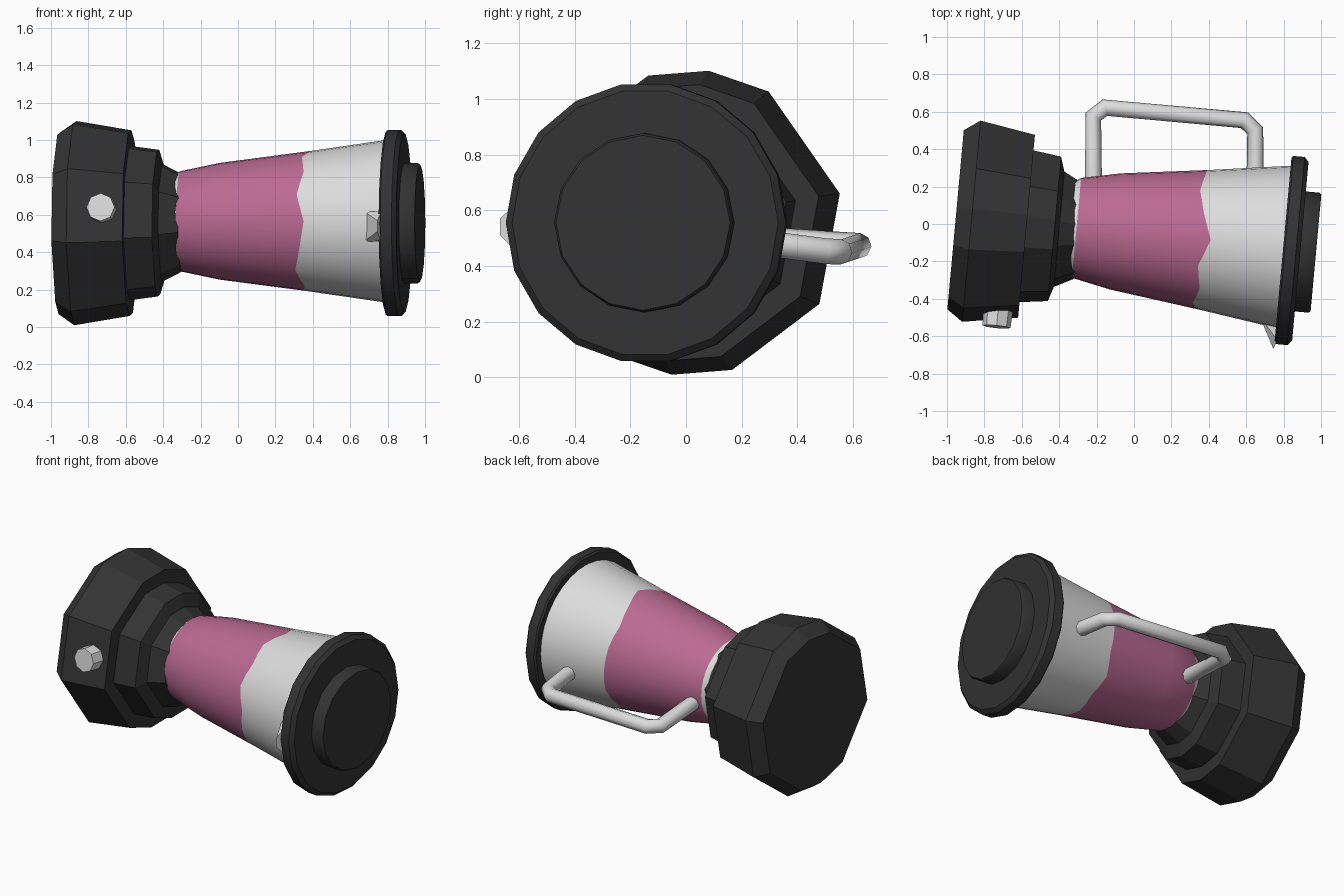
import bpy, bmesh, math
from mathutils import Matrix, Vector

if "Cube" in bpy.data.objects:
    bpy.data.objects.remove(bpy.data.objects["Cube"])

# The appliance lies on its side: local X is its axis, turned slightly about z
PLACE = Matrix.Translation((0, -0.065, 0.555)) @ Matrix.Rotation(math.radians(-5.25), 4, 'Z')


def material(name, rgb):
    m = bpy.data.materials.new(name)
    m.diffuse_color = (*rgb, 1)
    m.use_nodes = True
    m.node_tree.nodes["Principled BSDF"].inputs["Base Color"].default_value = m.diffuse_color
    return m


DARK = material("dark_plastic", (0.033, 0.033, 0.033))
LIGHT = material("light_grey", (0.72, 0.72, 0.72))
PINK = material("pink_drink", (0.50, 0.145, 0.29))


def finish(name, bm, mats, smooth=None):
    bmesh.ops.recalc_face_normals(bm, faces=bm.faces)
    me = bpy.data.meshes.new(name)
    bm.to_mesh(me)
    bm.free()
    ob = bpy.data.objects.new(name, me)
    bpy.context.collection.objects.link(ob)
    for m in mats:
        me.materials.append(m)
    if smooth:
        bpy.ops.object.select_all(action='DESELECT')
        ob.select_set(True)
        bpy.context.view_layer.objects.active = ob
        bpy.ops.object.shade_smooth_by_angle(angle=math.radians(smooth))
    return ob


def lathe(name, profile, angles, mats, smooth=None, offset=(0, 0), wave=None, band=None):
    """Spin (t, r) profile about local X; wave shifts one ring, band is the row span of colour 2."""
    bm = bmesh.new()
    rings = []
    for i, (t, r) in enumerate(profile):
        ring = []
        for k, a in enumerate(angles):
            dt = wave[1][k] if wave and wave[0] == i else 0
            rr = r + dt * 0.14
            p = Vector((t + dt, rr * math.cos(a) + offset[0], rr * math.sin(a) + offset[1]))
            ring.append(bm.verts.new(PLACE @ p))
        rings.append(ring)
    n = len(angles)
    for i in range(len(rings) - 1):
        for k in range(n):
            j = (k + 1) % n
            f = bm.faces.new((rings[i][k], rings[i][j], rings[i + 1][j], rings[i + 1][k]))
            if band and band[0] <= i < band[1]:
                f.material_index = 1
    bm.faces.new(rings[0])
    bm.faces.new(rings[-1])
    return finish(name, bm, mats, smooth)


def even(n):
    return [2 * math.pi * k / n for k in range(n)]


# Motor base: uneven ten-sided body with a stepped neck
half = [11, 59, 83, 106, 148]
sides = [math.radians(a) for a in half + [a + 180 for a in half]]
lathe("motor_base", [(-0.958, 0.49), (-0.873, 0.55), (-0.577, 0.50), (-0.577, 0.415),
                     (-0.427, 0.395), (-0.402, 0.315), (-0.30, 0.262)], sides, [DARK])

# Jar with a wavy-edged pink drink band
edge = [.36, .35, .33, .36, .41, .355, .375, .345, .385, .36, .33, .37, .35, .37, .34, .37]
shift = []
for k in range(16):
    shift += [edge[k] - 0.36, (edge[k] + edge[(k + 1) % 16]) / 2 - 0.36]
lathe("jar", [(-0.34, 0.25), (-0.31, 0.268), (-0.10, 0.312), (0.36, 0.372), (0.81, 0.437)],
      even(32), [LIGHT, PINK], 35, (0.016, 0.01), (3, shift), (1, 3))

# Lid: wide rim and raised cap
lathe("lid_rim", [(0.80, 0.495), (0.81, 0.505), (0.87, 0.505), (0.893, 0.48)], even(18), [DARK], 40)
lathe("lid_cap", [(0.87, 0.322), (0.965, 0.322), (0.977, 0.314)], even(16), [DARK], 40)

# Spout wedge under the lid
bm = bmesh.new()
for p in [(0.67, -0.49, 0.455), (0.67, -0.49, 0.62), (0.78, -0.49, 0.455), (0.78, -0.49, 0.62),
          (0.765, -0.62, 0.46), (0.765, -0.62, 0.615), (0.745, -0.668, 0.51), (0.745, -0.668, 0.57)]:
    bm.verts.new(p)
bmesh.ops.convex_hull(bm, input=bm.verts)
finish("spout", bm, [LIGHT])

# Control knob on the base
bm = bmesh.new()
bmesh.ops.create_cone(bm, cap_ends=True, segments=8, radius1=0.08, radius2=0.075, depth=0.11)
aim = Vector((-0.09, -0.98, 0.1)).to_track_quat('Z', 'Y').to_matrix().to_4x4()
bm.transform(Matrix.Translation((-0.73, -0.495, 0.635)) @ aim)
finish("control_knob", bm, [LIGHT])

# Handle: octagonal tube swept along a bent path
path = [(-0.217, 0.19, 0.50), (-0.217, 0.575, 0.475), (-0.155, 0.622, 0.472),
        (0.59, 0.555, 0.45), (0.648, 0.50, 0.453), (0.648, 0.26, 0.485)]
cu = bpy.data.curves.new("handle", 'CURVE')
cu.dimensions = '3D'
cu.bevel_depth = 0.046
cu.bevel_resolution = 2
cu.use_fill_caps = True
sp = cu.splines.new('POLY')
sp.points.add(len(path) - 1)
for pt, p in zip(sp.points, path):
    pt.co = (*p, 1)
cu.materials.append(LIGHT)
handle = bpy.data.objects.new("handle", cu)
bpy.context.collection.objects.link(handle)
